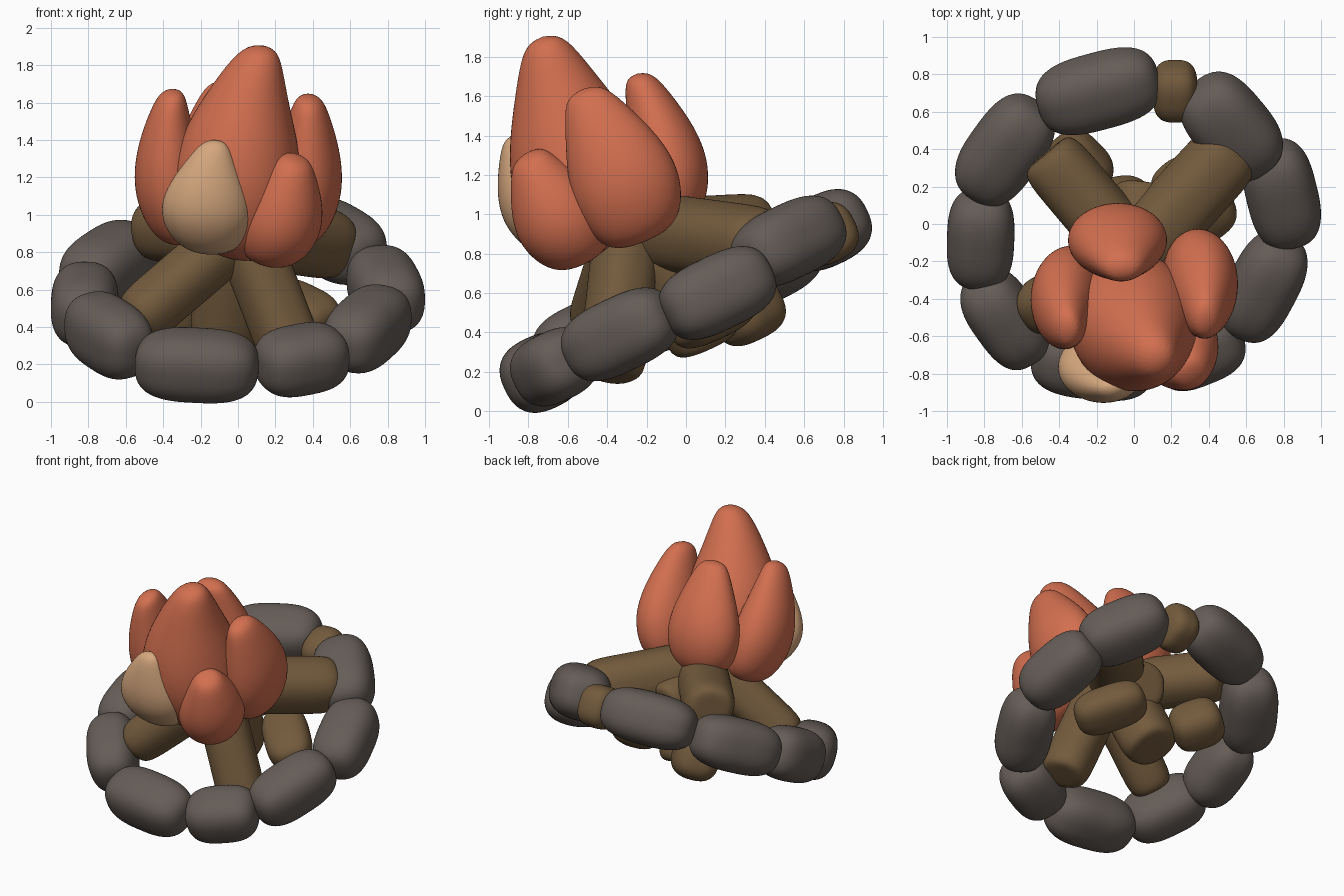
import bpy, bmesh, math
from mathutils import Vector, Matrix

if "Cube" in bpy.data.objects:
    bpy.data.objects.remove(bpy.data.objects["Cube"])


def material(name, rgb):
    m = bpy.data.materials.new(name)
    m.use_nodes = True
    m.diffuse_color = (*rgb, 1)
    m.node_tree.nodes["Principled BSDF"].inputs["Base Color"].default_value = (*rgb, 1)
    return m


STONE = material("stone grey", (0.13, 0.108, 0.095))
WOOD = material("wood brown", (0.17, 0.103, 0.046))
FIRE = material("flame orange", (0.65, 0.16, 0.08))
PALE = material("flame tan", (0.67, 0.39, 0.21))

SLOPE = 0.48                                  # the whole fire leans forward
NORMAL = Vector((0, -SLOPE, 1)).normalized()


def frame(origin, along, hint):
    """Matrix whose x axis runs along the part and y axis leans to the hint."""
    x = along.normalized()
    y = (hint - x * hint.dot(x)).normalized()
    m = Matrix((x, y, x.cross(y))).transposed().to_4x4()
    m.translation = origin
    return m


def finish(name, bm, mat, levels=0):
    bmesh.ops.recalc_face_normals(bm, faces=bm.faces)
    mesh = bpy.data.meshes.new(name)
    bm.to_mesh(mesh)
    bm.free()
    mesh.materials.append(mat)
    mesh.polygons.foreach_set("use_smooth", [True] * len(mesh.polygons))
    ob = bpy.data.objects.new(name, mesh)
    bpy.context.collection.objects.link(ob)
    if levels:
        ob.modifiers.new("smooth", "SUBSURF").levels = levels
        ob.modifiers["smooth"].render_levels = levels


def pebble(name, matrix, size, mat, end=2.9, side=2.5):
    """Rounded block: ends flattened by one exponent, section by another."""
    bm = bmesh.new()
    bmesh.ops.create_icosphere(bm, subdivisions=5, radius=1)
    for v in bm.verts:
        x, y, z = map(abs, v.co)
        section = (y ** side + z ** side) ** (1 / side)
        v.co /= (x ** end + section ** end) ** (1 / end)
        v.co = matrix @ Vector(a * b for a, b in zip(v.co, size))
    finish(name, bm, mat)


def log(name, a, b, radius):
    a, b = Vector(a), Vector(b)
    size = ((b - a).length / 2, radius, radius)
    pebble(name, frame((a + b) / 2, b - a, NORMAL), size, WOOD, 7, 2.3)


PROFILE = [(0.01, 0.22), (0.05, 0.55), (0.16, 0.87), (0.32, 1.04), (0.47, 0.98),
           (0.62, 0.78), (0.76, 0.54), (0.88, 0.35), (0.97, 0.19)]


def flame(name, base, tip, hint, wide, deep, bow, full=0.62, mat=FIRE):
    """Turned teardrop with an oval section and a bowed axis; low full is plump."""
    base, tip, bow = Vector(base), Vector(tip), Vector(bow)
    m = frame(base, tip - base, Vector(hint))
    length, n = (tip - base).length, 16
    bm = bmesh.new()
    rings = []
    for t, r in PROFILE:
        ring = []
        r = r ** full
        for i in range(n):
            a = math.tau * i / n
            p = Vector((t * length, r * wide * math.cos(a), r * deep * math.sin(a)))
            ring.append(bm.verts.new(m @ p + bow * 4 * t * (1 - t)))
        rings.append(ring)
    for lo, hi in zip(rings, rings[1:]):
        for i in range(n):
            j = (i + 1) % n
            bm.faces.new((lo[i], lo[j], hi[j], hi[i]))
    for ring, end in ((rings[0], base), (rings[-1], tip)):
        cap = bm.verts.new(end)
        for i in range(n):
            bm.faces.new((ring[i], ring[(i + 1) % n], cap))
    finish(name, bm, mat, 2)


# Ring of stones: centre, heading in degrees, half length, half height, half width
STONES = [(-0.19, 0.71, 0.92, 15, 0.335, 0.185, 0.2), (0.52, 0.52, 0.86, -50, 0.31, 0.19, 0.205),
          (0.79, 0.16, 0.6, -76, 0.3, 0.19, 0.19), (0.69, -0.335, 0.39, 62, 0.31, 0.19, 0.185),
          (0.34, -0.67, 0.225, 22, 0.25, 0.18, 0.19), (-0.22, -0.735, 0.195, -6, 0.33, 0.19, 0.195),
          (-0.69, -0.505, 0.355, -54, 0.285, 0.2, 0.175), (-0.82, -0.08, 0.52, 88, 0.27, 0.19, 0.18),
          (-0.69, 0.395, 0.735, 54, 0.32, 0.19, 0.195)]
for i, (x, y, z, deg, *size) in enumerate(STONES):
    a = math.radians(deg)
    along = Vector((math.cos(a), math.sin(a), SLOPE * math.sin(a)))
    pebble(f"ring_stone_{i + 1}", frame(Vector((x, y, z)), along, NORMAL), size, STONE)

# Leaning logs
log("front_right_log", (-0.55, -0.45, 0.43), (0.0, -0.3, 0.9), 0.155)
log("front_left_log", (0.32, -0.38, 0.18), (0.04, -0.3, 0.9), 0.165)
log("back_left_log", (-0.02, -0.2, 0.92), (0.53, 0.41, 0.84), 0.19)
log("back_right_log", (0.02, -0.2, 0.9), (-0.47, 0.38, 0.93), 0.175)
log("middle_log", (-0.08, 0.11, 0.33), (0.02, -0.12, 0.85), 0.19)
log("bracing_log", (0.06, 0.2, 0.75), (0.0, -0.2, 0.85), 0.17)

# Log stubs under and between the stones
for name, at, along, size in (
        ("left_stub", (0.32, 0.13, 0.49), (-1, 1, SLOPE), (0.25, 0.13, 0.16)),
        ("right_stub", (-0.3, 0.31, 0.51), (-1, 1, SLOPE), (0.18, 0.16, 0.16)),
        ("back_knob", (0.22, 0.71, 0.9), (1, 0, 0), (0.12, 0.15, 0.16))):
    pebble(name, frame(Vector(at), Vector(along), NORMAL), size, WOOD, 3, 2.6)

# Flames
X, Y = (1, 0, 0), (0, 1, 0)
flame("main_flame", (0.02, -0.4, 0.77), (0.13, -0.73, 1.91), X, 0.35, 0.36, (-0.07, -0.01, 0), 0.75)
flame("left_flame", (0.3, -0.21, 0.86), (0.38, -0.53, 1.64), Y, 0.28, 0.2, (0.03, 0.02, 0))
flame("right_flame", (-0.3, -0.28, 0.86), (-0.35, -0.58, 1.67), Y, 0.26, 0.19, (-0.05, 0, 0))
flame("back_flame", (-0.09, -0.05, 0.95), (-0.06, -0.25, 1.72), X, 0.27, 0.2, (-0.01, 0.04, 0))
flame("front_left_flame", (0.14, -0.5, 0.77), (0.31, -0.81, 1.31), X, 0.23, 0.24, (0.02, -0.02, 0))
flame("front_pale_flame", (-0.15, -0.62, 0.8), (-0.12, -0.89, 1.4), X, 0.245, 0.17, (-0.03, -0.05, 0), 0.8, PALE)
